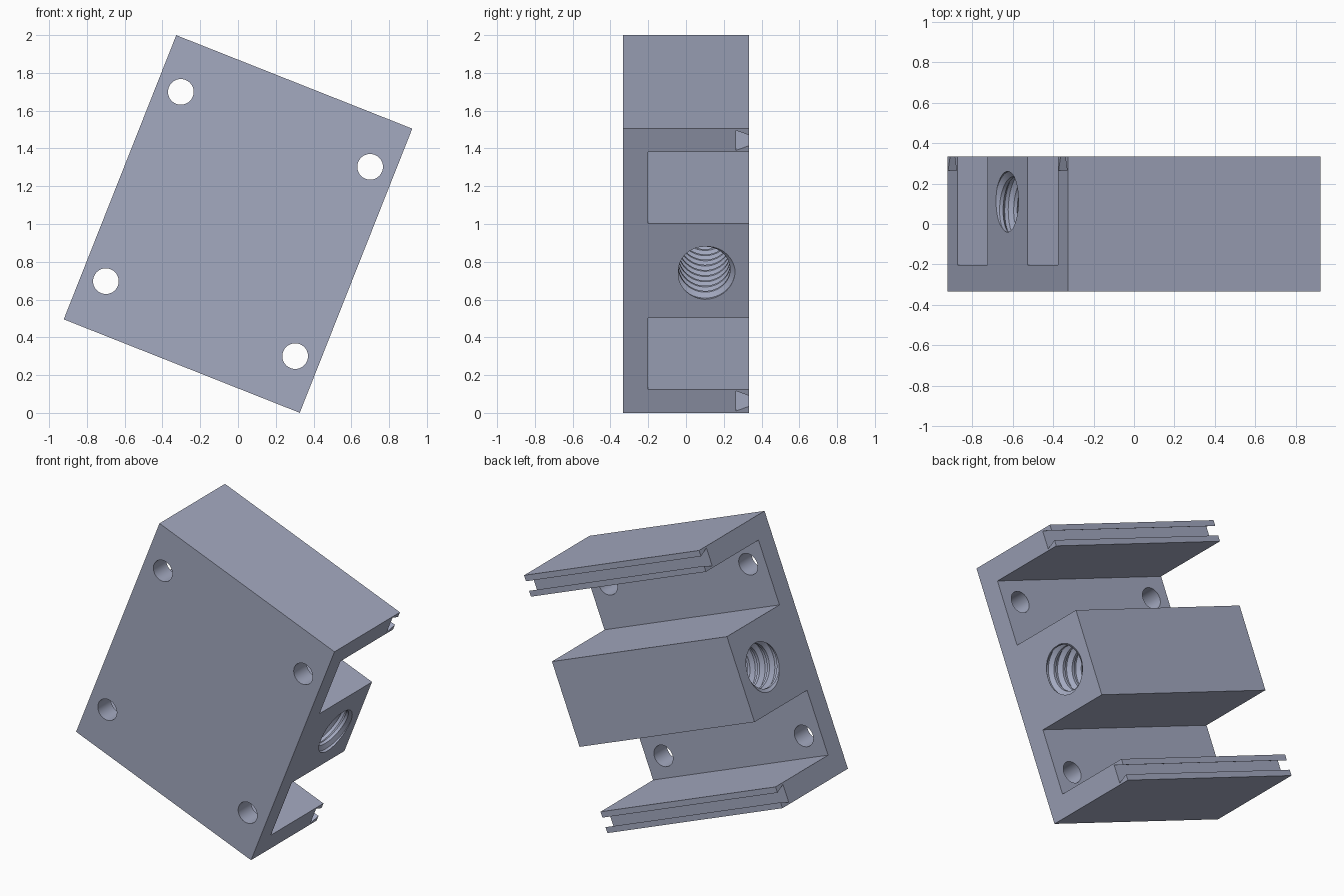
import bpy, bmesh, math
from mathutils import Matrix

if "Cube" in bpy.data.objects:
    bpy.data.objects.remove(bpy.data.objects["Cube"])

TILT = math.radians(21.6)
HALF_LEN, HALF_H, HALF_D = 0.672, 0.809, 0.334
FLOOR_Y, WALL, BLOCK = -0.202, 0.675, 0.268
BORE_Y, BORE_R, THREAD_R, PITCH = 0.097, 0.137, 0.163, 0.075
HOLE, HOLE_R = 0.539, 0.068

steel = bpy.data.materials.new("blue_grey_metal")
steel.use_nodes = True
colour = (0.37, 0.40, 0.53, 1)
steel.diffuse_color = colour
steel.node_tree.nodes["Principled BSDF"].inputs["Base Color"].default_value = colour


def to_object(name, bm):
    bmesh.ops.recalc_face_normals(bm, faces=bm.faces)
    mesh = bpy.data.meshes.new(name)
    bm.to_mesh(mesh)
    bm.free()
    mesh.materials.append(steel)
    obj = bpy.data.objects.new(name, mesh)
    bpy.context.collection.objects.link(obj)
    return obj


def make_housing():
    # E-shaped section with dovetail slots in the outer wall tips
    mid = (WALL + HALF_H) / 2
    slot_y = HALF_D - 0.07
    upper = [(FLOOR_Y, BLOCK), (FLOOR_Y, WALL), (HALF_D, WALL),
             (HALF_D, mid - 0.03), (slot_y, mid - 0.057),
             (slot_y, mid + 0.057), (HALF_D, mid + 0.03),
             (HALF_D, HALF_H), (-HALF_D, HALF_H)]
    half = [(HALF_D, BLOCK)] + upper
    section = half + [(y, -z) for y, z in reversed(half)]
    bm = bmesh.new()
    face = bm.faces.new([bm.verts.new((-HALF_LEN, y, z)) for y, z in section])
    out = bmesh.ops.extrude_face_region(bm, geom=[face])
    moved = [v for v in out["geom"] if isinstance(v, bmesh.types.BMVert)]
    bmesh.ops.translate(bm, verts=moved, vec=(2 * HALF_LEN, 0, 0))
    return to_object("housing", bm)


def make_screw_holes():
    bm = bmesh.new()
    for x in (-HOLE, HOLE):
        for z in (-HOLE, HOLE):
            place = Matrix.Translation((x, FLOOR_Y, z)) @ Matrix.Rotation(math.pi / 2, 4, "X")
            bmesh.ops.create_cone(bm, cap_ends=True, segments=40, radius1=HOLE_R,
                                  radius2=HOLE_R, depth=0.36, matrix=place)
    return to_object("screw_hole_cutter", bm)


def make_thread():
    # Helical skin: four profile rows per turn, each turn joined to the next
    sides, turns = 48, 21
    radii = (BORE_R, BORE_R, THREAD_R, THREAD_R)
    start = HALF_LEN - 19.5 * PITCH
    rows = turns * 4
    bm = bmesh.new()
    grid = []
    for k in range(rows + 1):
        ring = []
        for i in range(sides + 1):
            a = math.tau * i / sides
            r = radii[k % 4]
            x = start + (k / 4 + i / sides) * PITCH
            ring.append(bm.verts.new((x, BORE_Y + r * math.cos(a), r * math.sin(a))))
        grid.append(ring)
    for lower, upper in zip(grid, grid[1:]):
        for i in range(sides):
            bm.faces.new((lower[i], lower[i + 1], upper[i + 1], upper[i]))
    bmesh.ops.remove_doubles(bm, verts=bm.verts, dist=0.0001)
    # Close both ends with fans
    rim = [e for e in bm.edges if e.is_boundary]
    first = bm.verts.new((start, BORE_Y, 0))
    last = bm.verts.new((start + (turns + 1) * PITCH, BORE_Y, 0))
    for e in rim:
        bm.faces.new((*e.verts, first if e.verts[0].co.x < 0 else last))
    return to_object("thread_cutter", bm)


# Cut the holes and the threaded bore
housing = make_housing()
bpy.context.view_layer.objects.active = housing
housing.select_set(True)
for cutter in (make_screw_holes(), make_thread()):
    cutter.hide_render = True
    cut = housing.modifiers.new("cut", "BOOLEAN")
    cut.operation = "DIFFERENCE"
    cut.solver = "EXACT"
    cut.object = cutter
    bpy.ops.object.modifier_apply(modifier=cut.name)
    bpy.data.objects.remove(cutter)

# Tilt onto its lower corner
housing.data.transform(Matrix.Translation((0, 0, 1)) @ Matrix.Rotation(TILT, 4, "Y"))
bpy.ops.object.shade_smooth_by_angle(angle=math.radians(30))
